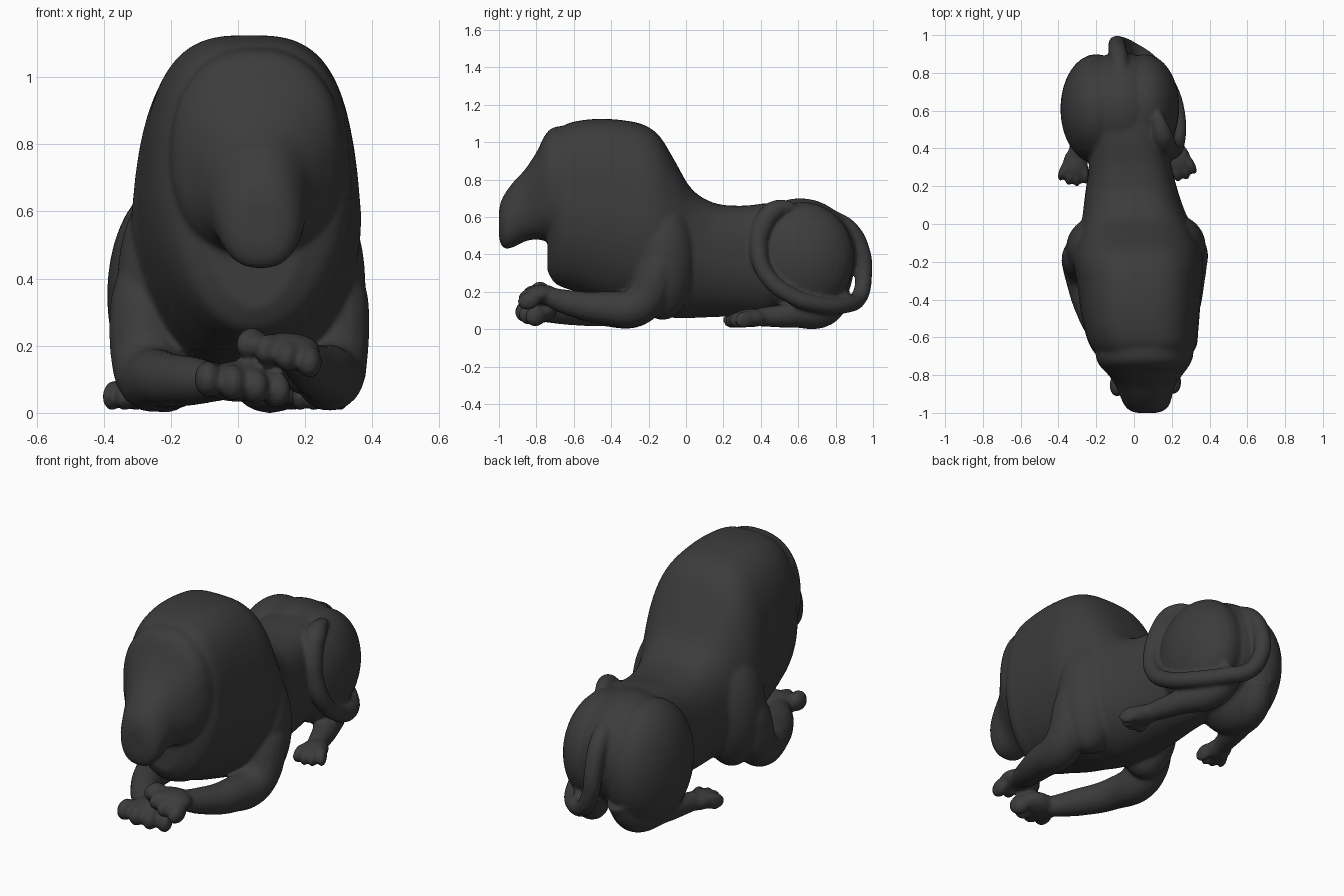
import bpy, bmesh
from math import sin, cos, pi, radians
from mathutils import Matrix, Vector

if "Cube" in bpy.data.objects:
    bpy.data.objects.remove(bpy.data.objects["Cube"])

fur = bpy.data.materials.new("dark_grey")
fur.diffuse_color = (0.045, 0.045, 0.045, 1)
fur.use_nodes = True
fur.node_tree.nodes["Principled BSDF"].inputs["Base Color"].default_value = fur.diffuse_color
parts = []


def add_mesh(name, bm, merge=True):
    bmesh.ops.recalc_face_normals(bm, faces=bm.faces)
    me = bpy.data.meshes.new(name)
    bm.to_mesh(me)
    bm.free()
    me.materials.append(fur)
    ob = bpy.data.objects.new(name, me)
    bpy.context.collection.objects.link(ob)
    if merge:
        parts.append(ob)
    return ob


def refine(rows, steps=4):
    """Catmull-Rom interpolation between sections"""
    out = []
    for i in range(len(rows) - 1):
        quad = zip(rows[max(i - 1, 0)], rows[i], rows[i + 1], rows[min(i + 2, len(rows) - 1)])
        quad = list(quad)
        for k in range(steps):
            t = k / steps
            out.append([b + 0.5 * t * (c - a + t * (2 * a - 5 * b + 4 * c - d
                        + t * (3 * (b - c) + d - a))) for a, b, c, d in quad])
    return out + [rows[-1]]


def loft(name, sections, n_top, n_low, seg=56):
    """Sections along y: (y, centre x, half width, bottom z, top z, taper to the top)"""
    bm = bmesh.new()
    rings = []
    for y, cx, hw, z0, z1, taper in refine(sections):
        ring = []
        for i in range(seg):
            a = 2 * pi * i / seg
            c, s = cos(a), sin(a)
            e = 2 / (n_top if s > 0 else n_low)
            u = abs(c) ** e * (1 if c > 0 else -1)
            v = abs(s) ** e * (1 if s > 0 else -1)
            x = cx + hw * u * (1 - taper * max(v, 0))
            ring.append(bm.verts.new((x, y, (z0 + z1) / 2 + v * (z1 - z0) / 2)))
        rings.append(ring)
    for a, b in zip(rings, rings[1:]):
        for i in range(seg):
            j = (i + 1) % seg
            bm.faces.new((a[i], a[j], b[j], b[i]))
    bm.faces.new(rings[0])
    bm.faces.new(rings[-1])
    return add_mesh(name, bm)


def blob(name, centre, radii, yaw=0, pitch=0):
    bm = bmesh.new()
    m = (Matrix.Translation(centre) @ Matrix.Rotation(radians(yaw), 4, 'Z')
         @ Matrix.Rotation(radians(pitch), 4, 'X') @ Matrix.Diagonal((*radii, 1)))
    bmesh.ops.create_uvsphere(bm, u_segments=32, v_segments=20, radius=1, matrix=m)
    return add_mesh(name, bm)


def tube(name, pts, merge=True):
    """Smooth tube through (x, y, z, radius) points"""
    cu = bpy.data.curves.new(name, 'CURVE')
    cu.dimensions = '3D'
    cu.bevel_depth = 1
    cu.bevel_resolution = 6
    cu.use_fill_caps = True
    sp = cu.splines.new('BEZIER')
    sp.bezier_points.add(len(pts) - 1)
    sp.resolution_u = 8
    for p, (x, y, z, r) in zip(sp.bezier_points, pts):
        p.co = (x, y, z)
        p.radius = r
        p.handle_left_type = p.handle_right_type = 'AUTO'
    tmp = bpy.data.objects.new(name + "_path", cu)
    bpy.context.collection.objects.link(tmp)
    bpy.context.view_layer.update()
    dg = bpy.context.evaluated_depsgraph_get()
    bm = bmesh.new()
    bm.from_mesh(bpy.data.meshes.new_from_object(tmp.evaluated_get(dg)))
    bmesh.ops.remove_doubles(bm, verts=bm.verts, dist=0.0005)
    bpy.data.objects.remove(tmp)
    return add_mesh(name, bm, merge)


def paw(name, centre, yaw, w, h=0.05, roll=0):
    """Palm and four fanned toes; yaw 0 points to -y"""
    c = Vector(centre)
    blob(name + "_palm", c, (w * 0.43, 0.09, h), yaw)
    for i in range(4):
        t = (i - 1.5) / 1.5
        off = Vector((t * w * 0.37, -0.065 + 0.02 * t * t, -0.008 - roll * t))
        off.rotate(Matrix.Rotation(radians(yaw), 3, 'Z'))
        blob(name + "_toe", c + off, (w * 0.145, 0.06, h * 0.9), yaw + t * 14, 15)


# Torso rising into the mane
loft("torso", [
    (0.66, -0.05, 0.19, 0.14, 0.68, 0), (0.45, -0.03, 0.205, 0.08, 0.675, 0),
    (0.30, -0.02, 0.22, 0.07, 0.66, 0), (0.15, -0.01, 0.25, 0.065, 0.675, 0.05),
    (0.03, 0.005, 0.28, 0.06, 0.75, 0.1), (-0.06, 0.015, 0.31, 0.06, 0.90, 0.14),
    (-0.14, 0.02, 0.335, 0.07, 1.03, 0.14), (-0.22, 0.025, 0.342, 0.08, 1.09, 0.12),
    (-0.32, 0.03, 0.33, 0.11, 1.115, 0.09), (-0.45, 0.033, 0.317, 0.15, 1.125, 0.07),
    (-0.57, 0.04, 0.30, 0.195, 1.115, 0.06), (-0.65, 0.05, 0.28, 0.22, 1.09, 0.06),
    (-0.705, 0.05, 0.235, 0.25, 1.03, 0.06), (-0.74, 0.05, 0.15, 0.31, 0.88, 0.1)], 3, 2.0)

# Head with a broad brow, narrowing into the muzzle
loft("head", [
    (-0.50, 0.05, 0.27, 0.45, 1.10, 0.1), (-0.68, 0.055, 0.26, 0.46, 1.085, 0.06),
    (-0.745, 0.055, 0.24, 0.47, 1.05, 0.0), (-0.80, 0.06, 0.195, 0.48, 0.945, 0.0),
    (-0.86, 0.06, 0.155, 0.47, 0.855, 0.08), (-0.92, 0.065, 0.135, 0.44, 0.79, 0.15),
    (-0.965, 0.068, 0.115, 0.43, 0.73, 0.15), (-0.99, 0.068, 0.085, 0.455, 0.68, 0.1),
    (-1.0, 0.068, 0.05, 0.50, 0.63, 0)], 2.4, 2.4)
for side in (-1, 1):
    blob("brow", (0.055 + side * 0.12, -0.725, 0.925), (0.12, 0.06, 0.06), side * 22, 20)

# Shoulders and haunches
blob("left_shoulder", (-0.19, -0.13, 0.38), (0.17, 0.17, 0.33))
blob("right_shoulder", (0.21, -0.12, 0.38), (0.17, 0.17, 0.33))
blob("left_haunch", (-0.20, 0.61, 0.35), (0.19, 0.29, 0.34))
blob("right_haunch", (0.055, 0.62, 0.38), (0.185, 0.28, 0.30))
blob("rump", (-0.07, 0.61, 0.40), (0.26, 0.30, 0.30))

# Hind legs
tube("left_hind_leg", [(-0.17, 0.82, 0.22, 0.08), (-0.20, 0.74, 0.10, 0.085),
                       (-0.25, 0.56, 0.075, 0.066), (-0.30, 0.36, 0.065, 0.05)])
paw("left_hind_paw", (-0.31, 0.32, 0.06), -8, 0.155)
tube("right_hind_leg", [(0.02, 0.82, 0.22, 0.08), (0.06, 0.74, 0.10, 0.085),
                        (0.15, 0.56, 0.075, 0.066), (0.21, 0.39, 0.065, 0.05)])
paw("right_hind_paw", (0.23, 0.345, 0.06), 14, 0.16)

# Front legs, crossed at the paws
tube("left_front_leg", [(-0.21, -0.10, 0.55, 0.08), (-0.27, -0.17, 0.33, 0.11),
                        (-0.265, -0.25, 0.13, 0.108), (-0.225, -0.45, 0.10, 0.085),
                        (-0.14, -0.62, 0.095, 0.074), (-0.05, -0.75, 0.09, 0.055)])
paw("left_front_paw", (0.0, -0.785, 0.093), 14, 0.28, 0.06, 0.016)
tube("right_front_leg", [(0.23, -0.08, 0.55, 0.08), (0.28, -0.15, 0.33, 0.11),
                         (0.275, -0.25, 0.13, 0.108), (0.26, -0.45, 0.115, 0.088),
                         (0.21, -0.62, 0.14, 0.07), (0.16, -0.75, 0.18, 0.05)])
paw("right_front_paw", (0.14, -0.77, 0.187), -18, 0.25, 0.052, 0.028)

# Tail wrapped round the right haunch, ending in a tuft
tube("tail", [
    (-0.07, 0.76, 0.60, 0.05), (-0.08, 0.875, 0.53, 0.05), (-0.09, 0.94, 0.41, 0.047),
    (-0.08, 0.95, 0.28, 0.045), (-0.02, 0.925, 0.17, 0.045), (0.09, 0.85, 0.13, 0.045),
    (0.185, 0.72, 0.13, 0.045), (0.23, 0.56, 0.18, 0.045), (0.225, 0.43, 0.29, 0.045),
    (0.20, 0.388, 0.43, 0.047), (0.17, 0.41, 0.55, 0.057), (0.15, 0.47, 0.63, 0.057),
    (0.13, 0.55, 0.65, 0.038), (0.115, 0.625, 0.635, 0.006)])

# Fuse everything into one smooth body
bm = bmesh.new()
for ob in parts:
    bm.from_mesh(ob.data)
    bpy.data.objects.remove(ob)
body = add_mesh("body", bm, False)
remesh = body.modifiers.new("fuse", 'REMESH')
remesh.mode = 'VOXEL'
remesh.voxel_size = 0.01
remesh.use_smooth_shade = True
smooth = body.modifiers.new("soften", 'SMOOTH')
smooth.factor = 0.5
smooth.iterations = 8
